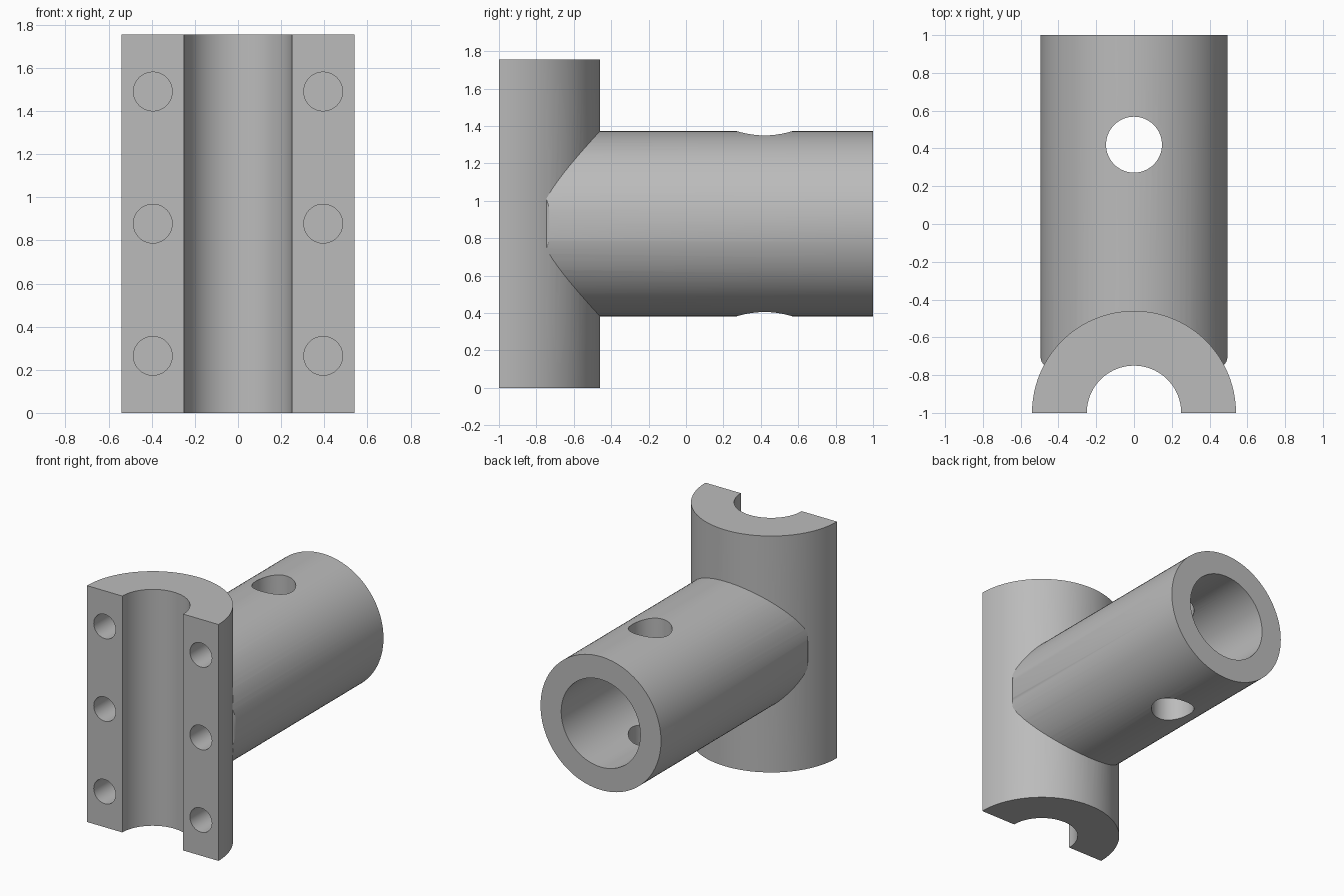
import bpy, bmesh, math
from mathutils import Matrix

if "Cube" in bpy.data.objects:
    bpy.data.objects.remove(bpy.data.objects["Cube"])

HEIGHT = 1.755
MID = HEIGHT / 2

grey = bpy.data.materials.new("plain grey")
grey.use_nodes = True
colour = (0.5, 0.5, 0.5, 1)
grey.diffuse_color = colour
grey.node_tree.nodes["Principled BSDF"].inputs["Base Color"].default_value = colour


def add_object(name, bm):
    bmesh.ops.recalc_face_normals(bm, faces=bm.faces)
    mesh = bpy.data.meshes.new(name)
    bm.to_mesh(mesh)
    bm.free()
    mesh.materials.append(grey)
    ob = bpy.data.objects.new(name, mesh)
    bpy.context.collection.objects.link(ob)
    return ob


def prism(name, outline, z0, z1):
    """Extrude a plan outline upward."""
    bm = bmesh.new()
    face = bm.faces.new([bm.verts.new((x, y, z0)) for x, y in outline])
    top = bmesh.ops.extrude_face_region(bm, geom=[face])["geom"]
    bmesh.ops.translate(bm, vec=(0, 0, z1 - z0),
                        verts=[v for v in top if isinstance(v, bmesh.types.BMVert)])
    return add_object(name, bm)


def cylinder(name, radius, start, end, axis, a, b, sides=96):
    """Cylinder along y at (x, z) = (a, b), or along z at (x, y) = (a, b)."""
    mid = (start + end) / 2
    if axis == "Y":
        place = Matrix.Translation((a, mid, b)) @ Matrix.Rotation(math.pi / 2, 4, "X")
    else:
        place = Matrix.Translation((a, b, mid))
    bm = bmesh.new()
    bmesh.ops.create_cone(bm, cap_ends=True, segments=sides, radius1=radius,
                          radius2=radius, depth=end - start, matrix=place)
    return add_object(name, bm)


def combine(target, tool, operation):
    """Apply a boolean and remove the tool."""
    mod = target.modifiers.new("cut", "BOOLEAN")
    mod.object, mod.operation, mod.solver = tool, operation, "EXACT"
    bpy.context.view_layer.objects.active = target
    bpy.ops.object.modifier_apply(modifier=mod.name)
    bpy.data.objects.remove(tool)


def arc(radius, steps=48):
    return [(radius * math.cos(math.pi * i / steps),
             -1 + radius * math.sin(math.pi * i / steps)) for i in range(steps + 1)]


# Half-round saddle clamp
bracket = prism("saddle_bracket", arc(0.54) + arc(0.25)[::-1], 0, HEIGHT)

# Socket tube, eased where its sides meet the saddle
tube = cylinder("socket_tube", 0.495, -0.9, 1, "Y", 0, MID)
side = [(0.478, -0.745), (0.489, -0.73), (0.497, -0.7), (0.52, 1.1)]
trim = prism("tube_trim", side + [(-x, y) for x, y in side[::-1]], -0.1, HEIGHT + 0.1)
combine(tube, trim, "INTERSECT")
combine(tube, cylinder("bore", 0.325, -1.2, 1.2, "Y", 0, MID), "DIFFERENCE")
combine(tube, cylinder("cross_hole", 0.148, -0.1, HEIGHT + 0.1, "Z", 0, 0.42, 64), "DIFFERENCE")
combine(bracket, tube, "UNION")

# Blind bolt holes in the clamp faces
for x in (-0.395, 0.395):
    for z in (MID - 0.613, MID, MID + 0.613):
        combine(bracket, cylinder("bolt_hole", 0.09, -1.1, -0.8, "Y", x, z, 40), "DIFFERENCE")

bpy.ops.object.select_all(action="DESELECT")
bracket.select_set(True)
bpy.context.view_layer.objects.active = bracket
bpy.ops.object.shade_smooth_by_angle(angle=math.radians(30))
